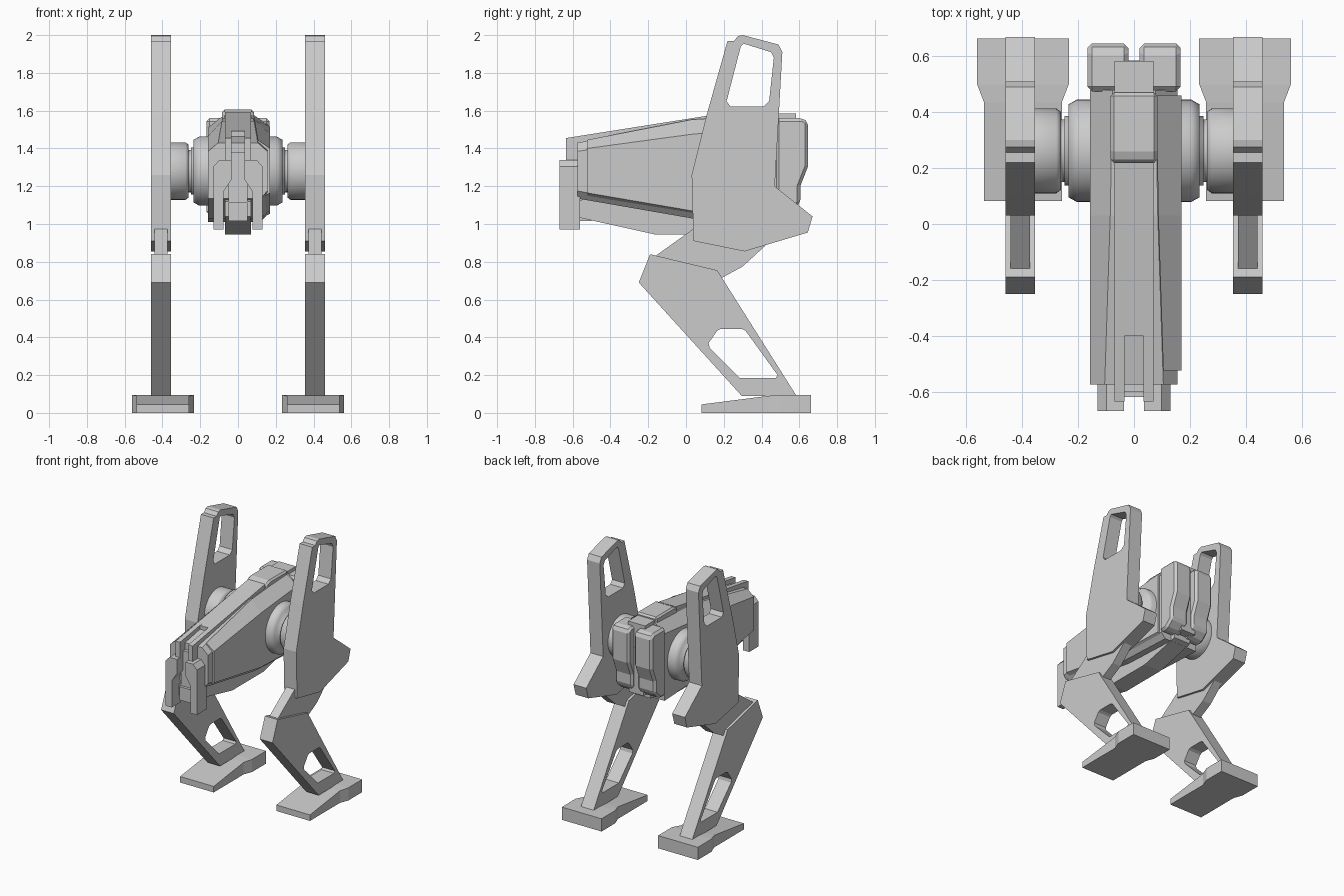
import bpy, bmesh, math
from mathutils import Matrix

if "Cube" in bpy.data.objects:
    bpy.data.objects.remove(bpy.data.objects["Cube"])

grey = bpy.data.materials.new("plain grey")
grey.diffuse_color = (0.6, 0.6, 0.6, 1)
grey.use_nodes = True
grey.node_tree.nodes["Principled BSDF"].inputs["Base Color"].default_value = grey.diffuse_color


def finish(name, bm, mirror=False, bevel=0):
    bmesh.ops.recalc_face_normals(bm, faces=bm.faces)
    me = bpy.data.meshes.new(name)
    bm.to_mesh(me)
    bm.free()
    me.materials.append(grey)
    ob = bpy.data.objects.new(name, me)
    bpy.context.collection.objects.link(ob)
    if bevel:
        m = ob.modifiers.new("bevel", 'BEVEL')
        m.width, m.segments, m.limit_method = bevel, 1, 'ANGLE'
    if mirror:
        m = ob.modifiers.new("mirror", 'MIRROR')
        m.use_mirror_merge = False
    return ob


def plate(name, outline, a, b, axis='x', holes=(), **kw):
    """Outline, with optional holes, extruded from a to b along an axis."""
    put = {'x': lambda p, d: (d, p[0], p[1]),
           'y': lambda p, d: (p[0], d, p[1]),
           'z': lambda p, d: (p[0], p[1], d)}[axis]
    bm = bmesh.new()
    edges = []
    for loop in (outline, *holes):
        vs = [bm.verts.new(put(p, a)) for p in loop]
        edges += [bm.edges.new((vs[i - 1], vs[i])) for i in range(len(vs))]
    bmesh.ops.triangle_fill(bm, edges=edges, use_beauty=True)
    r = bmesh.ops.extrude_face_region(bm, geom=bm.faces[:], use_keep_orig=True)
    move = put((0, 0), b - a)
    bmesh.ops.translate(bm, vec=move, verts=[g for g in r['geom'] if isinstance(g, bmesh.types.BMVert)])
    bmesh.ops.dissolve_limit(bm, angle_limit=0.01, verts=bm.verts, edges=bm.edges)
    return finish(name, bm, **kw)


def loft(name, sections, **kw):
    """Skin of (y, [(x, z), ...]) cross-sections, capped at both ends."""
    bm = bmesh.new()
    rings = [[bm.verts.new((x, y, z)) for x, z in ring] for y, ring in sections]
    for r0, r1 in zip(rings, rings[1:]):
        for i in range(len(r0)):
            bm.faces.new((r0[i - 1], r0[i], r1[i], r1[i - 1]))
    bm.faces.new(rings[0])
    bm.faces.new(rings[-1])
    return finish(name, bm, **kw)


def box(name, x0, x1, y0, y1, z0, z1, **kw):
    return plate(name, [(x0, y0), (x1, y0), (x1, y1), (x0, y1)], z0, z1, 'z', **kw)


# Upper legs with window
plate("upper_leg",
      [(.22, 1.97), (.255, 1.97), (.275, 1.995), (.30, 2.0), (.49, 1.95), (.51, 1.91),
       (.47, 1.20), (.67, 1.04), (.645, .955), (.31, .855), (.04, .91), (.03, 1.26), (.11, 1.58)],
      .355, .46,
      holes=[[(.29, 1.94), (.305, 1.955), (.45, 1.91), (.465, 1.88), (.44, 1.65),
              (.41, 1.622), (.235, 1.622), (.215, 1.65)]], mirror=True)

# Knee links
plate("knee_link", [(-.17, .825), (.04, .975), (.25, 1.0), (.42, .885), (.30, .775),
                    (.19, .715), (.0, .70)], .372, .442, mirror=True)

# Shins with window
plate("shin", [(-.19, .84), (.165, .755), (.585, .09), (.295, .09), (-.25, .69)],
      .355, .46,
      holes=[[(.165, .435), (.185, .445), (.295, .445), (.315, .435), (.485, .2),
              (.475, .185), (.285, .185), (.125, .345), (.12, .37)]], mirror=True)


# Feet: wedge toe flaring into a wide heel
def foot_ring(y, half, top):
    c = .3975
    return y, [(c - half, 0), (c + half, 0), (c + half, top), (c - half, top)]


loft("foot", [foot_ring(.083, .139, .045), foot_ring(.435, .139, .09),
              foot_ring(.50, .164, .095), foot_ring(.663, .164, .095)], mirror=True)

# Hip joint turned around the x axis
bm = bmesh.new()
profile = [(.10, .183), (.205, .183), (.235, .166), (.235, .125), (.248, .125), (.248, .112),
           (.262, .112), (.262, .14), (.278, .152), (.36, .152)]
N = 48
rings = [[bm.verts.new((x, .262 + r * math.cos(2 * math.pi * i / N),
                        1.28 + r * math.sin(2 * math.pi * i / N))) for i in range(N)]
         for x, r in profile]
for r0, r1 in zip(rings, rings[1:]):
    for i in range(N):
        bm.faces.new((r0[i - 1], r0[i], r1[i], r1[i - 1])).smooth = True
bm.faces.new(rings[0])
bm.faces.new(rings[-1])
for e in bm.edges:
    if len(e.link_faces) == 2 and e.calc_face_angle(0) > math.radians(25):
        e.smooth = False
finish("hip_joint", bm, mirror=True)


# Main hull: square on the left, undercut on the right
def hull_ring(y, w, top, shoulder, low, bottom):
    return y, [(-w, top), (w, top), (.155, shoulder), (.155, low), (.12, bottom),
               (-.158, bottom), (-.158, shoulder)]


loft("hull", [hull_ring(-.575, .105, 1.43, 1.385, 1.175, 1.135),
              hull_ring(.03, .085, 1.545, 1.465, 1.065, 1.03),
              hull_ring(.48, .077, 1.575, 1.51, 1.05, 1.01)])


# Raised armour on the right side
def armour_ring(y, w, top, shoulder, low):
    return y, [(w, top), (.17, shoulder), (.17, low), (.13, low - .02), (.1, low)]


loft("side_armour", [armour_ring(-.525, .105, 1.445, 1.40, 1.165),
                     armour_ring(.03, .087, 1.553, 1.475, 1.07),
                     armour_ring(.46, .08, 1.58, 1.515, 1.055)])


# Belly keel
def keel_ring(y, w, bottom, top):
    return y, [(-w, bottom), (w, bottom), (w, top), (-w, top)]


loft("belly", [keel_ring(-.595, .07, 1.04, 1.12), keel_ring(-.165, .07, .945, 1.2),
               keel_ring(.2, .07, .945, 1.2), keel_ring(.52, .07, 1.02, 1.2)])
box("chin_block", -.05, .05, -.62, -.5, 1.015, 1.115)
box("snout_core", -.05, .05, -.60, -.5, 1.1, 1.38)

# Spine rails that run forward over the snout, with a cap behind their slot
plate("spine_rail", [(-.635, 1.33), (-.5, 1.33), (.22, 1.5), (.22, 1.59), (.11, 1.573),
                     (-.635, 1.455)], .034, .07, mirror=True)
plate("spine_cap", [(-.4, 1.42), (.22, 1.5), (.22, 1.59), (.11, 1.573), (-.4, 1.492)], -.035, .035)

# Front mandibles
plate("mandible", [(.13, .97), (.13, 1.305), (.098, 1.34), (.035, 1.34), (.035, 1.235),
                   (.078, 1.17), (.078, .97)], -.67, -.56, 'y', mirror=True)

# Top hatch and rear engine blocks
plate("top_hatch", [(.22, 1.5), (.22, 1.59), (.26, 1.605), (.47, 1.605), (.47, 1.5)],
      -.084, .084, bevel=.012)
box("tail_cap", -.07, .07, .46, .583, 1.3, 1.585)
box("tail_core", -.06, .06, .46, .585, 1.06, 1.4)
plate("rear_block", [(.475, 1.56), (.62, 1.56), (.646, 1.54), (.646, 1.305), (.605, 1.20),
                     (.605, 1.11), (.54, 1.05), (.475, 1.05)], .02, .167, mirror=True, bevel=.02)
